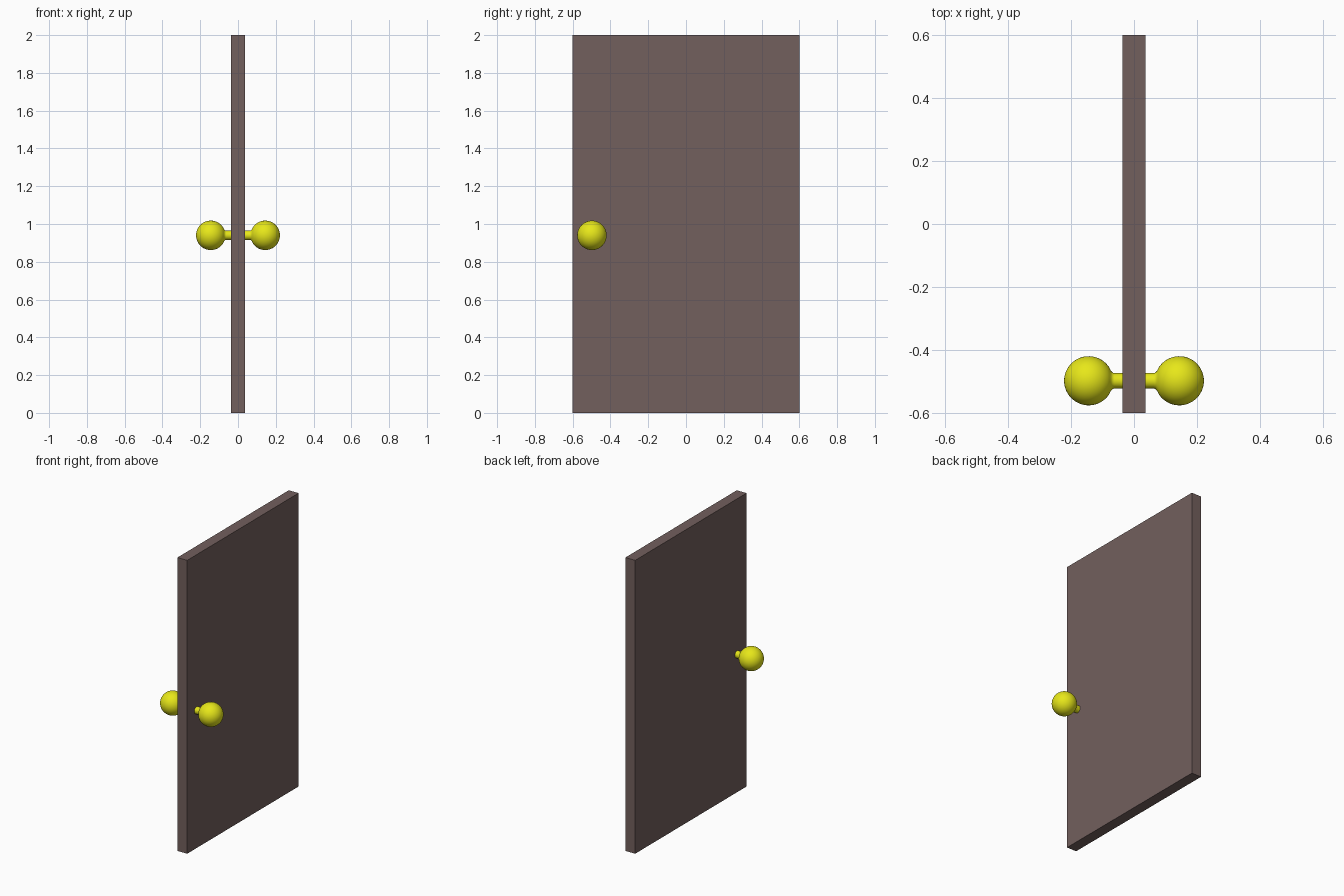
import bpy, bmesh, math
from mathutils import Matrix, Vector

if "Cube" in bpy.data.objects:
    bpy.data.objects.remove(bpy.data.objects["Cube"])


def material(name, color):
    m = bpy.data.materials.new(name)
    m.diffuse_color = (*color, 1)
    m.use_nodes = True
    m.node_tree.nodes["Principled BSDF"].inputs["Base Color"].default_value = m.diffuse_color
    return m


def finish(name, bm, mat):
    bmesh.ops.recalc_face_normals(bm, faces=bm.faces)
    me = bpy.data.meshes.new(name)
    bm.to_mesh(me)
    bm.free()
    me.materials.append(mat)
    ob = bpy.data.objects.new(name, me)
    bpy.context.collection.objects.link(ob)
    return ob


wood = material("dark_wood", (0.17, 0.115, 0.11))
brass = material("yellow_brass", (0.8, 0.8, 0.01))

# Door slab
bm = bmesh.new()
bmesh.ops.create_cube(bm, size=1, matrix=Matrix.Translation((0, 0, 1)) @ Matrix.Diagonal((0.073, 1.2, 2, 1)))
finish("door_panel", bm, wood)


# Lathed knob: stem, short flare, then ball
def knob(name, side):
    center, radius = 0.144, 0.078
    profile = [(0.03, 0.0245), (0.062, 0.0245), (0.068, 0.026), (0.073, 0.031)]
    start = math.asin(0.0425 / radius)
    steps = 24
    for i in range(steps + 1):
        a = start + (math.pi - start) * i / steps
        profile.append((center - radius * math.cos(a), max(0, radius * math.sin(a))))
    bm = bmesh.new()
    verts = [bm.verts.new((side * x, 0, r)) for x, r in profile]
    edges = [bm.edges.new(pair) for pair in zip(verts, verts[1:])]
    bmesh.ops.spin(bm, geom=verts + edges, cent=(0, 0, 0), axis=(1, 0, 0),
                   angle=2 * math.pi, steps=48, use_merge=True)
    bmesh.ops.remove_doubles(bm, verts=bm.verts, dist=1e-5)
    bmesh.ops.translate(bm, verts=bm.verts, vec=Vector((0, -0.498, 0.94)))
    for f in bm.faces:
        f.smooth = True
    finish(name, bm, brass)


knob("right_knob", 1)
knob("left_knob", -1)
